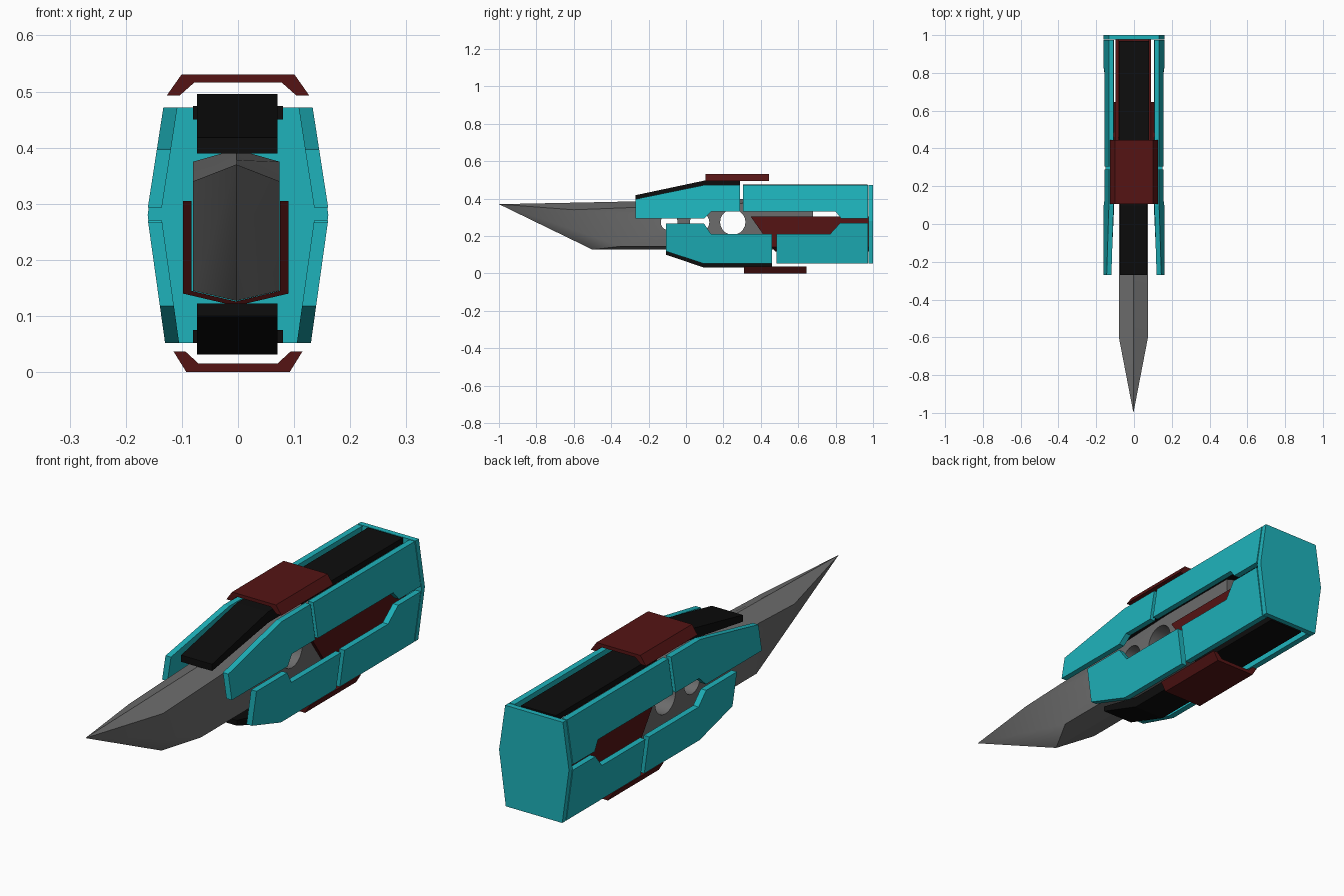
import bpy, bmesh, math

if "Cube" in bpy.data.objects:
    bpy.data.objects.remove(bpy.data.objects["Cube"])


def material(name, rgb):
    m = bpy.data.materials.new(name)
    m.diffuse_color = (*rgb, 1)
    m.use_nodes = True
    m.node_tree.nodes["Principled BSDF"].inputs["Base Color"].default_value = m.diffuse_color
    return m


TEAL = material("teal", (0.013, 0.45, 0.5))
RED = material("dark_red", (0.09, 0.007, 0.007))
BLACK = material("black", (0.004, 0.004, 0.004))
STEEL = material("steel", (0.15, 0.15, 0.15))


def make(name, verts, faces, mat):
    me = bpy.data.meshes.new(name)
    me.from_pydata(verts, [], faces)
    bm = bmesh.new()
    bm.from_mesh(me)
    bmesh.ops.recalc_face_normals(bm, faces=bm.faces)
    bm.to_mesh(me)
    bm.free()
    me.materials.append(mat)
    ob = bpy.data.objects.new(name, me)
    bpy.context.collection.objects.link(ob)
    return ob


def prism(name, profile, place_a, place_b, mat):
    """Solid between two placements of the same 2D profile."""
    n = len(profile)
    verts = [place_a(*p) for p in profile] + [place_b(*p) for p in profile]
    faces = [list(range(n)), list(range(n, 2 * n))]
    faces += [[i, (i + 1) % n, n + (i + 1) % n, n + i] for i in range(n)]
    return make(name, verts, faces, mat)


def along_y(name, profile, y0, y1, mat, shear=0, z_ref=0):
    """Extrude an (x, z) profile along y, front end optionally slanted."""
    return prism(name, profile, lambda x, z: (x, y0 + (z_ref - z) * shear, z),
                 lambda x, z: (x, y1, z), mat)


def along_x(name, profile, x0, x1, mat):
    """Extrude a (y, z) profile across x."""
    return prism(name, profile, lambda y, z: (x0, y, z), lambda y, z: (x1, y, z), mat)


# Blade: pointed front, six-sided body
W, CX = 0.077, -0.003
ring_front = [(CX, -0.6, 0.378), (CX + W, -0.6, 0.34), (CX + W, -0.35, 0.145),
              (CX, -0.5, 0.127), (CX - W, -0.35, 0.145), (CX - W, -0.6, 0.34)]
section = [(CX, 0.397), (CX + W, 0.375), (CX + W, 0.145),
           (CX, 0.127), (CX - W, 0.145), (CX - W, 0.375)]
verts = [(CX, -1, 0.37)] + ring_front
for y in (0.3, 0.68):
    verts += [(x, y, z) for x, z in section]
faces = [(0, 1 + i, 1 + (i + 1) % 6) for i in range(6)]
for r in (1, 7):
    faces += [(r + i, r + (i + 1) % 6, r + 6 + (i + 1) % 6, r + 6 + i) for i in range(6)]
faces.append(tuple(range(13, 19)))
blade = make("blade", verts, faces, STEEL)

# Round holes through the blade
for y, r in ((0.25, 0.068), (0.073, 0.052), (-0.09, 0.045)):
    bpy.ops.mesh.primitive_cylinder_add(vertices=20, radius=r, depth=0.4,
                                        location=(0, y, 0.274),
                                        rotation=(0, math.pi / 2, 0))
    cutter = bpy.context.object
    cutter.hide_render = True
    mod = blade.modifiers.new("hole", "BOOLEAN")
    mod.operation, mod.solver, mod.object = "DIFFERENCE", "EXACT", cutter
    bpy.context.view_layer.objects.active = blade
    bpy.ops.object.modifier_apply(modifier=mod.name)
    bpy.data.objects.remove(cutter, do_unlink=True)
bpy.ops.object.select_all(action="DESELECT")
blade.select_set(True)
bpy.context.view_layer.objects.active = blade
bpy.ops.object.shade_smooth_by_angle(angle=math.radians(25))

# Open-topped channel around the rear of the blade
sx = -0.004
channel = [(-0.094, 0.305), (-0.094, 0.14), (0, 0.118), (0.094, 0.14), (0.094, 0.305),
           (0.079, 0.305), (0.079, 0.145), (0, 0.126), (-0.079, 0.145), (-0.079, 0.305)]
along_y("blade_channel", [(x + sx, z) for x, z in channel], 0.345, 0.978, RED, 0.7, 0.305)

# Side armour panels: tilted sheets, cut to (y, z) profiles
panels = {
    "upper_front_panel": [(-0.27, 0.293), (-0.27, 0.397), (0.096, 0.472), (0.288, 0.472),
                          (0.288, 0.33), (0.134, 0.33), (0.098, 0.293)],
    "upper_rear_panel": [(0.305, 0.33), (0.305, 0.472), (0.973, 0.472), (0.973, 0.293),
                         (0.83, 0.293), (0.8, 0.33)],
    "lower_front_panel": [(-0.107, 0.267), (-0.107, 0.118), (0.096, 0.052), (0.46, 0.052),
                          (0.46, 0.21), (0.134, 0.21), (0.096, 0.267)],
    "lower_rear_panel": [(0.484, 0.21), (0.484, 0.052), (0.973, 0.052), (0.973, 0.27),
                         (0.825, 0.27), (0.77, 0.21)],
}


def skin(z, upper):
    return 0.133 + (0.472 - z) * 0.155 if upper else 0.13 + (z - 0.052) * 0.14


for name, prof in panels.items():
    up = name.startswith("upper")
    for side, s in (("left", -1), ("right", 1)):
        prism(f"{name}_{side}", prof,
              lambda y, z: (s * skin(z, up), y, z),
              lambda y, z: (s * (skin(z, up) - 0.025), y, z), TEAL)

# Six-sided rear cap
along_y("rear_cap", [(-0.133, 0.472), (0.133, 0.472), (0.161, 0.28), (0.13, 0.052),
                     (-0.13, 0.052), (-0.161, 0.28)], 0.977, 1.0, TEAL)

# Black spine covers, above and below
along_x("top_front_cover", [(-0.27, 0.39), (-0.27, 0.418), (0.098, 0.496), (0.288, 0.496),
                            (0.288, 0.45), (0.1, 0.45)], -0.073, 0.07, BLACK)
along_x("top_rear_cover", [(0.305, 0.45), (0.305, 0.474), (0.97, 0.474), (0.97, 0.45)],
        -0.08, 0.08, BLACK)
along_x("bottom_front_cover", [(-0.107, 0.122), (-0.107, 0.1), (0.096, 0.031), (0.46, 0.031),
                               (0.46, 0.075), (0.1, 0.075)], -0.073, 0.07, BLACK)
along_x("bottom_rear_cover", [(0.484, 0.075), (0.484, 0.052), (0.97, 0.052), (0.97, 0.075)],
        -0.08, 0.08, BLACK)

# Red clamps bridging the spine covers
top = [(0.127, 0.493), (0.101, 0.53), (-0.101, 0.53), (-0.127, 0.493),
       (-0.104, 0.493), (-0.078, 0.516), (0.078, 0.516), (0.104, 0.493)]
bottom = [(0.115, 0.037), (0.092, 0.0), (-0.092, 0.0), (-0.115, 0.037),
          (-0.094, 0.037), (-0.07, 0.015), (0.07, 0.015), (0.094, 0.037)]
along_y("top_clamp", top, 0.105, 0.445, RED)
along_y("bottom_clamp", bottom, 0.31, 0.645, RED)
